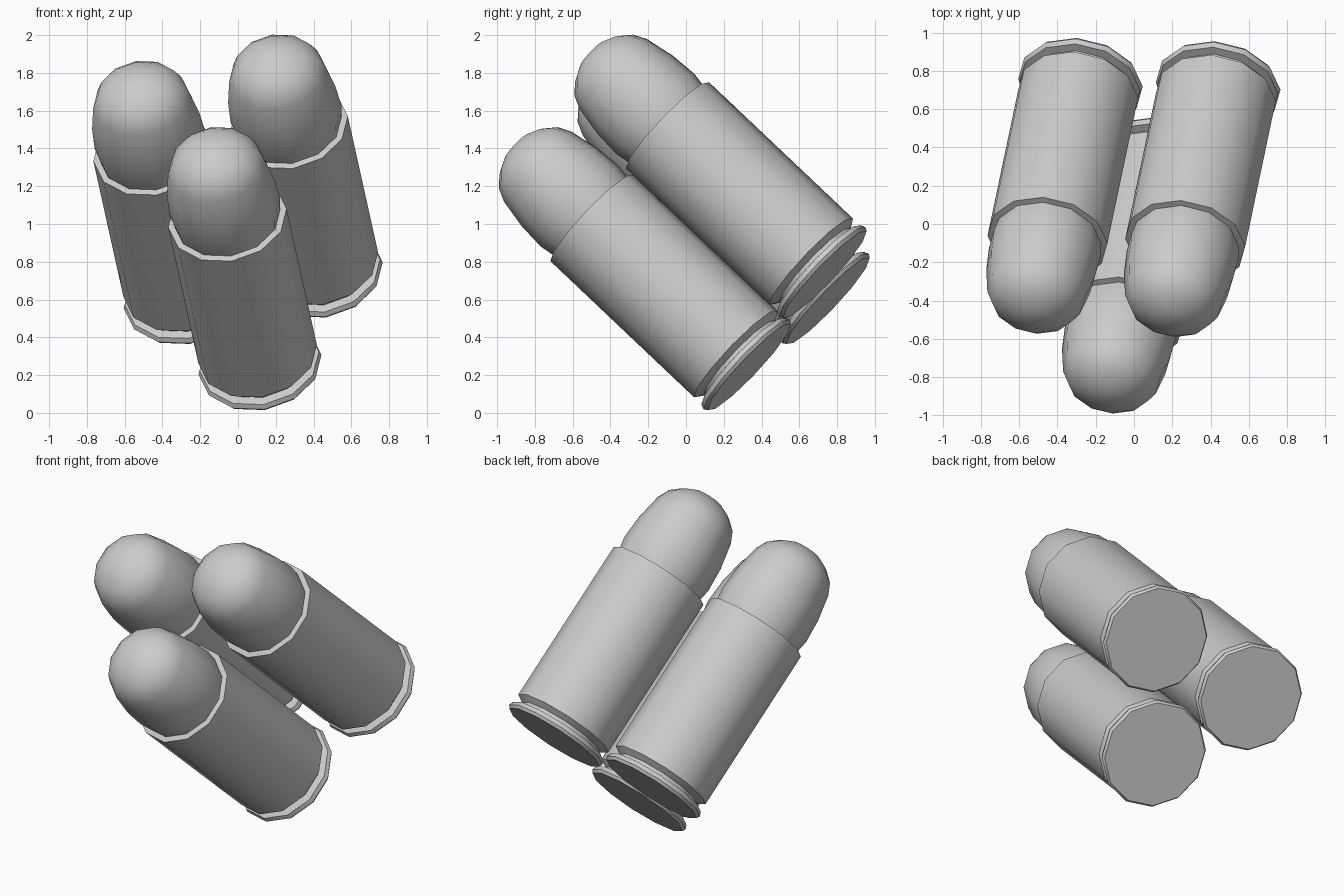
import bpy, math
from mathutils import Vector, Matrix

if "Cube" in bpy.data.objects:
    bpy.data.objects.remove(bpy.data.objects["Cube"])

SIDES = 12
# shared tilt: local z runs from base to tip
axis = Vector((-0.151, -0.718, 0.68)).normalized()
side = Vector((0.07, -0.684, -0.707))
side = (side - axis * side.dot(axis)).normalized()
third = axis.cross(side)

# (radius, height) profiles
CASE = [(0, 0), (0.318, 0), (0.33, 0.018), (0.32, 0.045), (0.275, 0.052),
        (0.275, 0.072), (0.318, 0.1), (0.318, 1.16), (0.28, 1.165)]
TIP = [(0.283, 1.15), (0.286, 1.18), (0.297, 1.25), (0.288, 1.4), (0.258, 1.56),
       (0.225, 1.63), (0.168, 1.68), (0.09, 1.718), (0, 1.73)]


def lathe(name, profile, base):
    """Spin a profile around the local z axis and place it on its base centre."""
    verts, rings, faces = [], [], []
    for r, z in profile:
        n = 1 if r == 0 else SIDES
        rings.append([len(verts) + i for i in range(n)])
        verts += [(r * math.cos(math.tau * i / SIDES), r * math.sin(math.tau * i / SIDES), z)
                  for i in range(n)]
    for a, b in zip(rings, rings[1:]):
        for i in range(SIDES):
            j = (i + 1) % SIDES
            quad = [a[i % len(a)], a[j % len(a)], b[j % len(b)], b[i % len(b)]]
            faces.append(list(dict.fromkeys(quad)))
    mesh = bpy.data.meshes.new(name)
    mesh.from_pydata(verts, [], faces)
    obj = bpy.data.objects.new(name, mesh)
    bpy.context.collection.objects.link(obj)
    rot = Matrix((side, third, axis)).transposed().to_4x4()
    obj.matrix_world = Matrix.Translation(base) @ rot
    bpy.ops.object.select_all(action='DESELECT')
    obj.select_set(True)
    bpy.context.view_layer.objects.active = obj
    bpy.ops.object.shade_smooth_by_angle(angle=math.radians(40))


# three tilted rounds, each a rimmed case and a domed tip
for label, base in (("front", (0.119, 0.335, 0.243)),
                    ("left", (-0.277, 0.752, 0.593)),
                    ("right", (0.443, 0.735, 0.733))):
    lathe(label + "_case", CASE, base)
    lathe(label + "_tip", TIP, base)
